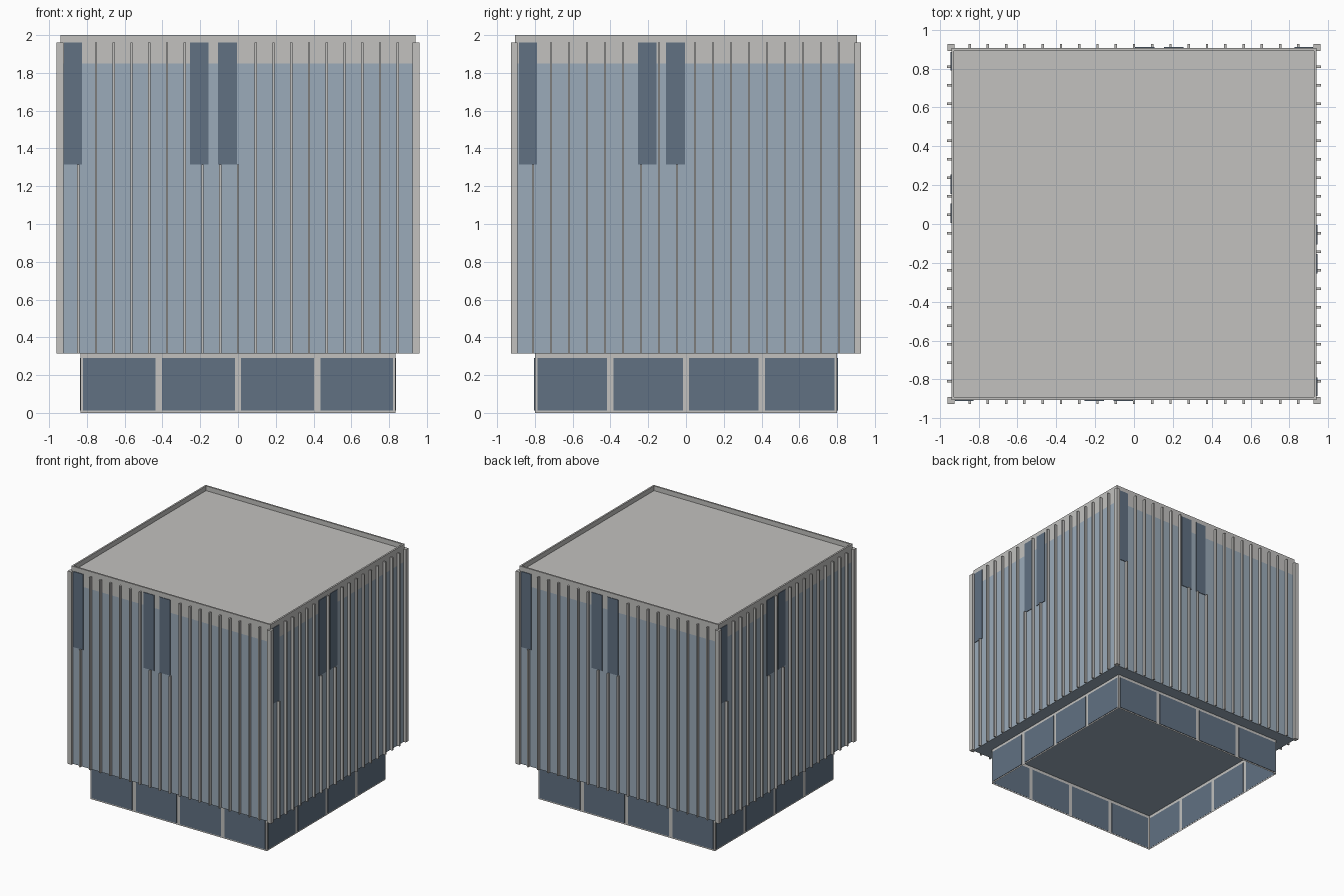
import bpy, bmesh
from mathutils import Matrix
from math import radians

cube = bpy.data.objects.get("Cube")
if cube:
    bpy.data.objects.remove(cube, do_unlink=True)


def material(name, rgb):
    m = bpy.data.materials.new(name)
    m.use_nodes = True
    col = (*rgb, 1)
    m.diffuse_color = col
    m.node_tree.nodes["Principled BSDF"].inputs["Base Color"].default_value = col
    return m


CONCRETE = material("light_grey_concrete", (0.54, 0.535, 0.52))
GLASS = material("pale_blue_glass", (0.33, 0.41, 0.49))
DARK = material("dark_blue_glass", (0.12, 0.165, 0.225))


def box(bm, x0, x1, y0, y1, z0, z1):
    size = Matrix.Diagonal((x1 - x0, y1 - y0, z1 - z0, 1))
    centre = Matrix.Translation(((x0 + x1) / 2, (y0 + y1) / 2, (z0 + z1) / 2))
    return bmesh.ops.create_cube(bm, size=1, matrix=centre @ size)["verts"]


def finish(name, bm, *mats, angle=0):
    bm.transform(Matrix.Rotation(radians(angle), 4, "Z"))
    me = bpy.data.meshes.new(name)
    bm.to_mesh(me)
    bm.free()
    for m in mats:
        me.materials.append(m)
    ob = bpy.data.objects.new(name, me)
    bpy.context.collection.objects.link(ob)
    return ob


W, D = 0.94, 0.905          # half width and half depth of the tower
BW, BD = 0.833, 0.80        # half width and half depth of the base
FLOOR, BAND, FIN_TOP, TOP = 0.315, 1.85, 1.96, 2.0
PANEL_Z = 1.315
FIN = 0.022

# Tower: glass walls below a concrete band, with a sunken roof inside a rim
bm = bmesh.new()
box(bm, -W, W, -D, D, FLOOR, TOP)
bmesh.ops.bisect_plane(bm, geom=bm.verts[:] + bm.edges[:] + bm.faces[:],
                       plane_co=(0, 0, BAND), plane_no=(0, 0, 1))
for f in bm.faces:
    f.material_index = 1 if f.calc_center_median().z < BAND else 0
bm.normal_update()
roof = [f for f in bm.faces if f.normal.z > 0.9]
bmesh.ops.inset_region(bm, faces=roof, thickness=0.02)
well = bmesh.ops.extrude_face_region(bm, geom=roof)["geom"]
bmesh.ops.translate(bm, vec=(0, 0, FIN_TOP - TOP),
                    verts=[v for v in well if isinstance(v, bmesh.types.BMVert)])
bmesh.ops.delete(bm, geom=roof, context="FACES")
finish("tower", bm, CONCRETE, GLASS)

# Base: hollow walls, open underneath
bm = bmesh.new()
box(bm, -BW, BW, -BD, BD, 0, FLOOR)
bm.normal_update()
bmesh.ops.delete(bm, geom=[f for f in bm.faces if abs(f.normal.z) > 0.9], context="FACES")
finish("base_walls", bm, CONCRETE)

# Corner posts
bm = bmesh.new()
for sx in (-1, 1):
    for sy in (-1, 1):
        x, y = sx * (W + 0.002), sy * (D + 0.004)
        box(bm, x - 0.018, x + 0.018, y - 0.018, y + 0.018, FLOOR, FIN_TOP)
finish("corner_posts", bm, CONCRETE)


def facade(name, angle, half, out, gaps, base_half, base_out):
    """One side, built facing the front and then turned into place."""
    panels = [(0.02 - half, 0.115 - half), (-0.255, -0.155), (-0.105, -0.005)]

    # Dark upper panels
    bm = bmesh.new()
    for a, b in panels:
        box(bm, a, b, -out - 0.005, -out + 0.002, PANEL_Z, FIN_TOP)
    finish(name + "_upper_panels", bm, DARK, angle=angle)

    # Vertical fins, stopping under the panels
    bm = bmesh.new()
    for i in range(1, gaps):
        u = half * (2 * i / gaps - 1)
        cut = any(a - 0.012 < u < b + 0.012 for a, b in panels)
        box(bm, u - 0.006, u + 0.006, -out - FIN, -out + 0.002,
            FLOOR, PANEL_Z if cut else FIN_TOP)
    finish(name + "_fins", bm, CONCRETE, angle=angle)

    # Base windows between mullions
    bm = bmesh.new()
    bay = (base_half - 0.013 + 0.017) / 2
    for i in range(4):
        u = (i - 1.5) * bay
        w = bay / 2 - 0.017
        box(bm, u - w, u + w, -base_out - 0.004, -base_out + 0.001, 0.012, 0.29)
    finish(name + "_base_windows", bm, DARK, angle=angle)


for name, angle in (("front", 0), ("back", 180)):
    facade(name, angle, W, D, 20, BW, BD)
for name, angle in (("left", 90), ("right", 270)):
    facade(name, angle, D, W, 19, BD, BW)
